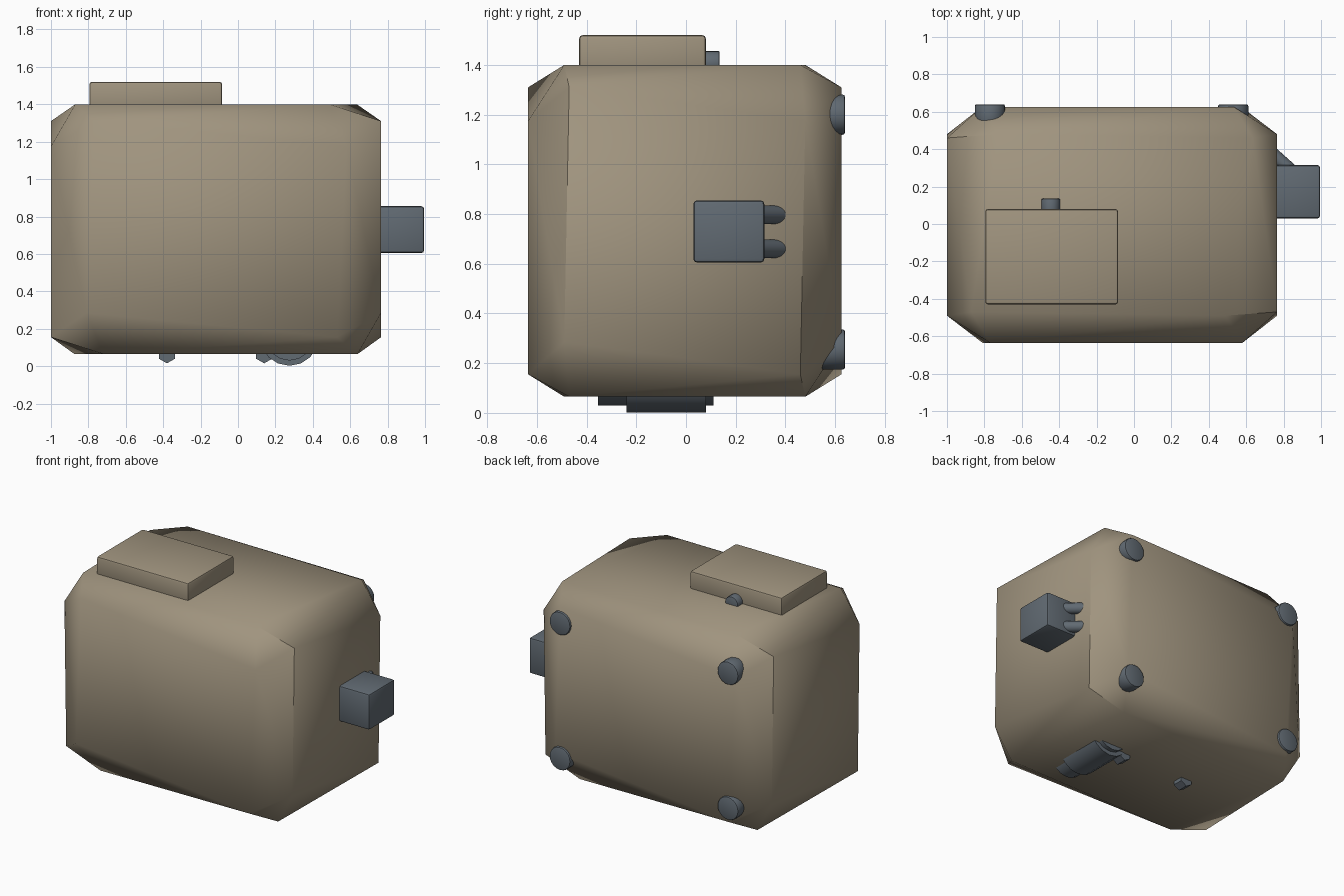
import bpy, bmesh, math
from mathutils import Vector

if "Cube" in bpy.data.objects:
    bpy.data.objects.remove(bpy.data.objects["Cube"])


def material(name, rgb):
    m = bpy.data.materials.new(name)
    m.diffuse_color = (*rgb, 1)
    m.use_nodes = True
    m.node_tree.nodes["Principled BSDF"].inputs["Base Color"].default_value = m.diffuse_color
    return m


TAN = material("warm tan", (0.35, 0.295, 0.21))
SLATE = material("slate grey", (0.12, 0.145, 0.17))


def finish(bm, name, mat, angle, bevel=0.0):
    bmesh.ops.recalc_face_normals(bm, faces=bm.faces)
    if bevel:
        edges = [e for e in bm.edges if e.calc_face_angle(0) > math.radians(65)]
        bmesh.ops.bevel(bm, geom=edges, offset=bevel, segments=2,
                        profile=0.5, affect='EDGES')
    mesh = bpy.data.meshes.new(name)
    bm.to_mesh(mesh)
    bm.free()
    mesh.materials.append(mat)
    ob = bpy.data.objects.new(name, mesh)
    bpy.context.collection.objects.link(ob)
    bpy.ops.object.select_all(action='DESELECT')
    ob.select_set(True)
    bpy.context.view_layer.objects.active = ob
    bpy.ops.object.shade_smooth_by_angle(angle=math.radians(angle))
    return ob


def box(name, lo, hi, mat, bevel):
    bm = bmesh.new()
    bmesh.ops.create_cube(bm, size=1)
    for v in bm.verts:
        v.co = Vector([(a + b) / 2 + c * (b - a) for a, b, c in zip(lo, hi, v.co)])
    return finish(bm, name, mat, 40, bevel)


def rod(name, start, end, radius, sides, mat, bevel=0.0, spin=0.0):
    start, end = Vector(start), Vector(end)
    axis = end - start
    bm = bmesh.new()
    bmesh.ops.create_cone(bm, cap_ends=True, segments=sides, radius1=radius,
                          radius2=radius, depth=axis.length)
    turn = Vector((0, 0, 1)).rotation_difference(axis)
    for v in bm.verts:
        x, y = v.co.x, v.co.y
        v.co.x = x * math.cos(spin) - y * math.sin(spin)
        v.co.y = x * math.sin(spin) + y * math.cos(spin)
        v.co = turn @ v.co + (start + end) / 2
    return finish(bm, name, mat, 35, bevel)


# Body: block with skewed corner cuts, each corner has one point per face.
# The half below is turned 180 degrees about z for the other half.
CX, CY = -0.1175, -0.005
half = [
    # front face
    (-0.77, -0.635, 1.31), (0.58, -0.635, 1.175),
    (-0.81, -0.635, 0.285), (0.53, -0.635, 0.155),
    # right face
    (0.765, -0.47, 1.31), (0.765, 0.48, 1.175),
    (0.765, -0.49, 0.285), (0.765, 0.46, 0.155),
    # front edge of the top and the bottom
    (-0.87, -0.47, 1.4), (0.49, -0.49, 1.4),
    (-0.72, -0.49, 0.065), (0.64, -0.47, 0.065),
]
bm = bmesh.new()
for x, y, z in half:
    bm.verts.new((x, y, z))
    bm.verts.new((2 * CX - x, 2 * CY - y, z))
bmesh.ops.convex_hull(bm, input=bm.verts[:])
bmesh.ops.dissolve_limit(bm, angle_limit=math.radians(1),
                         verts=bm.verts[:], edges=bm.edges[:])
finish(bm, "body", TAN, 45)

# Top plate with a small knob behind it
box("top_plate", (-0.795, -0.43, 1.36), (-0.085, 0.08, 1.52), TAN, 0.014)
rod("top_knob", (-0.445, 0.04, 1.407), (-0.445, 0.135, 1.407), 0.05, 16, SLATE, 0.006)

# Side block with two slanted prongs running into the wall
box("side_block", (0.72, 0.03, 0.605), (0.995, 0.315, 0.855), SLATE, 0.014)
for i, z in enumerate((0.797, 0.66)):
    rod(f"side_prong_{i}", (0.862, 0.265, z), (0.705, 0.405, z), 0.037, 20, SLATE)

# Four round feet on the back
for x in (-0.77, 0.53):
    for z in (0.255, 1.2):
        rod("back_foot", (x, 0.54, z), (x, 0.64, z), 0.081, 20, SLATE, 0.01)

# Half-sunk barrel and two studs underneath
rod("barrel_core", (0.275, -0.355, 0.16), (0.275, 0.11, 0.16), 0.13, 16, SLATE)
rod("barrel_sleeve", (0.275, -0.24, 0.16), (0.275, 0.08, 0.16), 0.158, 16, SLATE)
for x in (-0.38, 0.14):
    rod("under_stud", (x, 0.0, 0.065), (x, 0.075, 0.065), 0.05, 6, SLATE)
